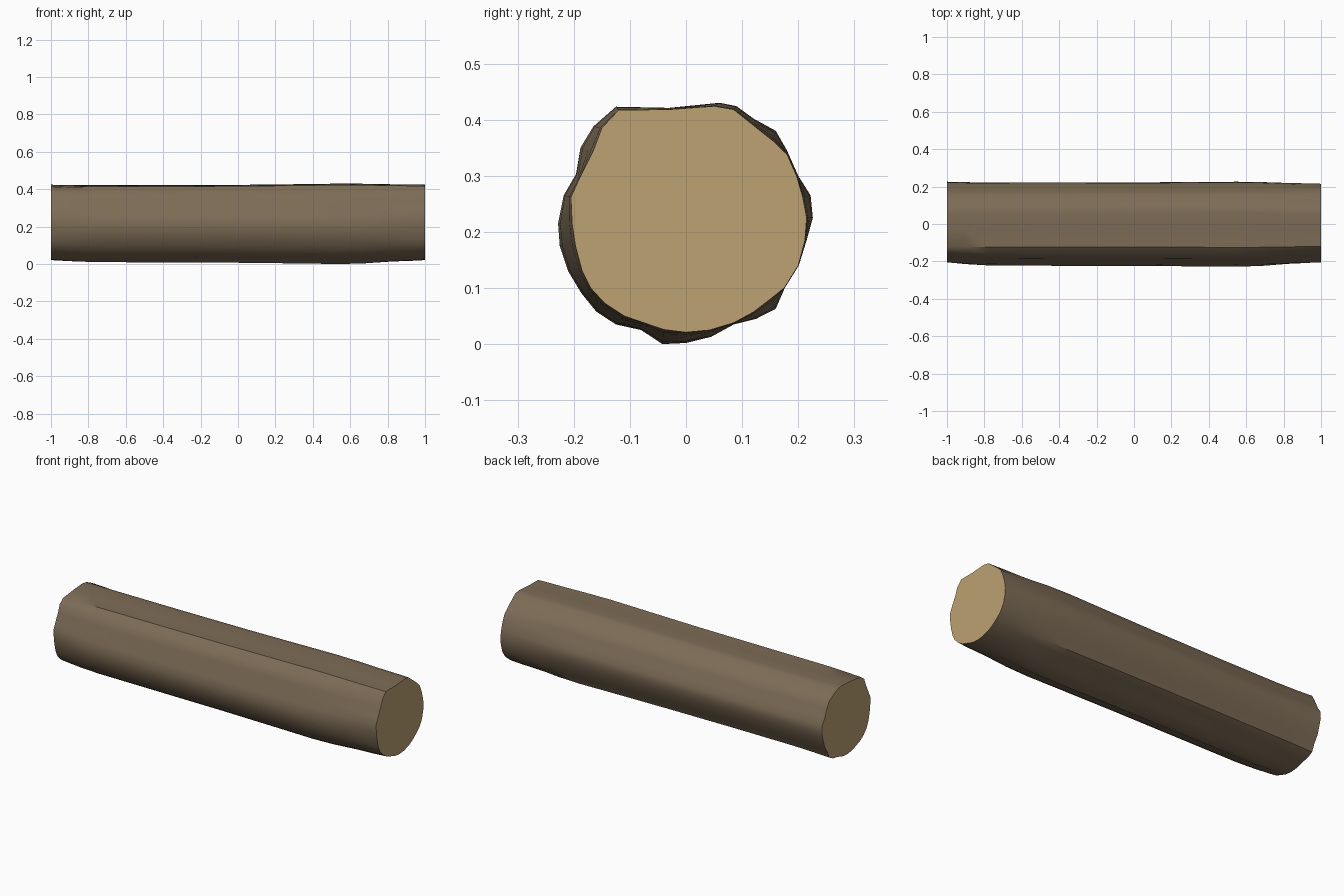
import bpy, bmesh, math
from mathutils import Vector

if "Cube" in bpy.data.objects:
    bpy.data.objects.remove(bpy.data.objects["Cube"])


def material(name, rgb):
    m = bpy.data.materials.new(name)
    m.diffuse_color = (*rgb, 1)
    m.use_nodes = True
    m.node_tree.nodes["Principled BSDF"].inputs["Base Color"].default_value = m.diffuse_color
    return m


bark = material("brown bark", (0.205, 0.15, 0.093))
cut_wood = material("pale cut wood", (0.51, 0.36, 0.17))

# Knobbly cross-section (y, z) at the thickest place
full = [(-.125, .423), (-.165, .388), (-.188, .35), (-.196, .303), (-.218, .265), (-.228, .215),
        (-.225, .175), (-.21, .13), (-.186, .09), (-.16, .058), (-.125, .035), (-.08, .025),
        (-.042, 0), (0, .002), (.045, .013), (.085, .035), (.125, .045), (.16, .063),
        (.176, .1), (.201, .14), (.215, .185), (.226, .225), (.222, .265), (.2, .3),
        (.18, .345), (.16, .38), (.12, .402), (.09, .424), (.06, .43), (-.03, .421)]

# Matching cross-section at the right-hand cut
right = [(-.12, .417), (-.15, .385), (-.165, .345), (-.19, .295), (-.205, .262), (-.203, .215),
         (-.197, .175), (-.185, .13), (-.17, .1), (-.145, .073), (-.11, .05), (-.075, .038),
         (-.04, .026), (0, .021), (.042, .025), (.085, .038), (.12, .057), (.15, .08),
         (.175, .1), (.2, .14), (.212, .185), (.215, .225), (.208, .262), (.197, .3),
         (.18, .338), (.155, .362), (.12, .39), (.085, .418), (.05, .424), (-.03, .418)]


def blend(a, b, t):
    return [(p[0] + (q[0] - p[0]) * t, p[1] + (q[1] - p[1]) * t) for p, q in zip(a, b)]


# Left-hand cut: full on the back side, narrower on the front
left = [f if f[0] > 0.1 else r for f, r in zip(full, right)]
left[0] = (-.12, .407)
body = [(y * .98, .215 + (z - .215) * .96) for y, z in full]

stations = [(-1, left), (-.9, blend(left, body, .55)), (-.78, blend(left, body, .9)),
            (-.4, body), (0, blend(body, full, .2)), (.3, blend(body, full, .6)),
            (.55, full), (.68, blend(full, right, .15)), (.82, blend(full, right, .6)),
            (.93, blend(full, right, .8)), (1, right)]

# Log: rings lofted along x and capped with sawn ends
bm = bmesh.new()
rings = [[bm.verts.new((x, y, z)) for y, z in sec] for x, sec in stations]
n = len(full)
for a, b in zip(rings, rings[1:]):
    for i in range(n):
        j = (i + 1) % n
        bm.faces.new((a[i], a[j], b[j], b[i])).smooth = True
for ring in (rings[0], rings[-1]):
    bm.faces.new(ring).material_index = 1
bmesh.ops.recalc_face_normals(bm, faces=bm.faces[:])

mesh = bpy.data.meshes.new("log")
bm.to_mesh(mesh)
bm.free()
mesh.materials.append(bark)
mesh.materials.append(cut_wood)
log = bpy.data.objects.new("log", mesh)
bpy.context.collection.objects.link(log)
bpy.context.view_layer.objects.active = log
log.select_set(True)
bpy.ops.object.shade_smooth_by_angle(angle=math.radians(35))
